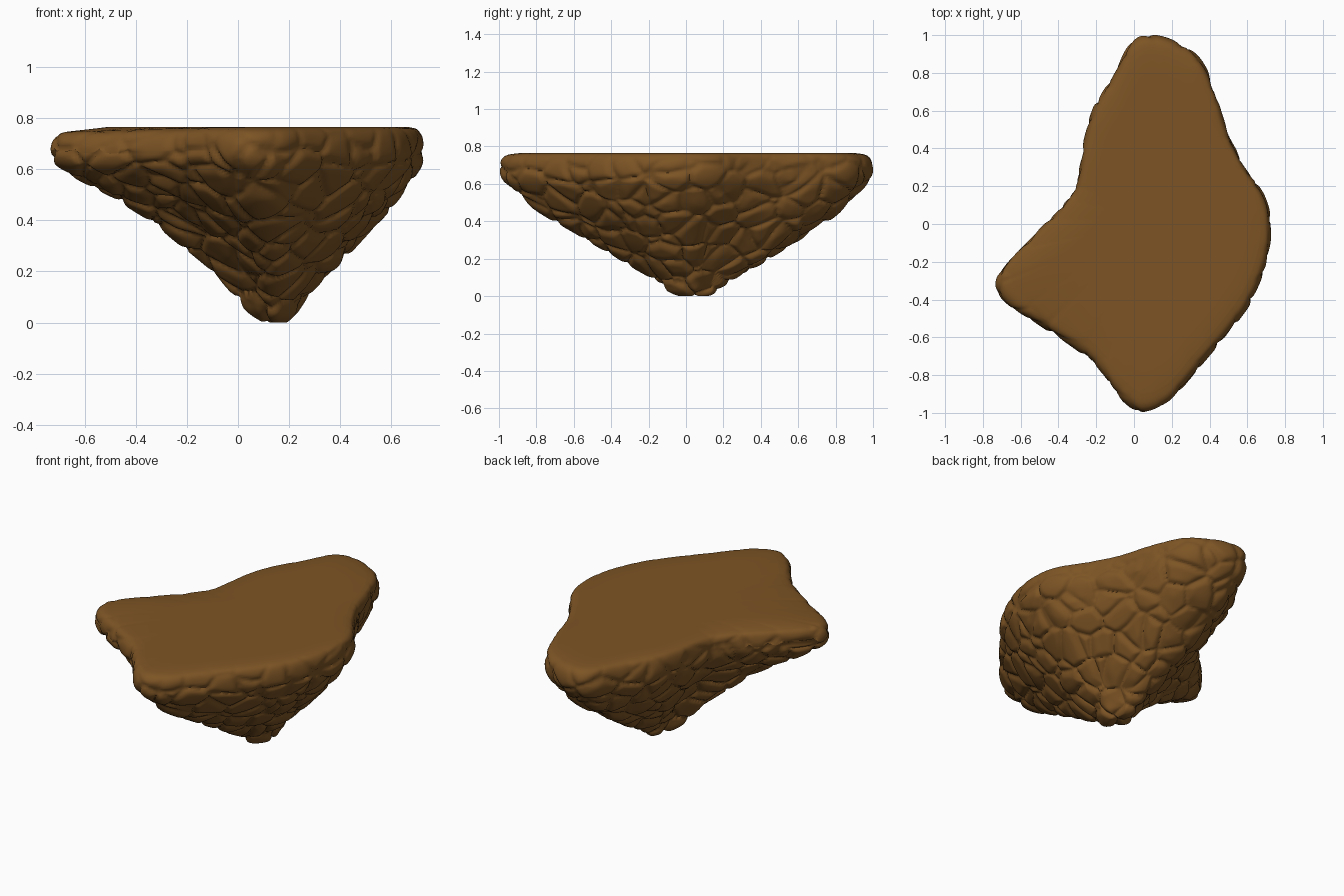
import bpy, bmesh, math
from mathutils import Vector, noise
from mathutils.geometry import interpolate_bezier

cube = bpy.data.objects.get("Cube")
if cube:
    bpy.data.objects.remove(cube, do_unlink=True)

soil = bpy.data.materials.new("earthy brown")
soil.use_nodes = True
soil.diffuse_color = (0.205, 0.089, 0.018, 1)
soil.node_tree.nodes["Principled BSDF"].inputs["Base Color"].default_value = soil.diffuse_color
soil.node_tree.nodes["Principled BSDF"].inputs["Roughness"].default_value = 0.9

# Plan outline of the rim, and the section from the tip up to the flat top
OUTLINE = [(.07, .995), (-.02, .95), (-.1, .8), (-.21, .62), (-.27, .42), (-.31, .2),
           (-.41, .06), (-.55, -.08), (-.69, -.23), (-.73, -.33), (-.66, -.43),
           (-.47, -.55), (-.24, -.71), (-.12, -.86), (-.04, -.95), (.05, -.995),
           (.18, -.94), (.33, -.77), (.5, -.57), (.62, -.4), (.7, -.2),
           (.725, -.02), (.69, .14), (.58, .32), (.49, .5), (.43, .7), (.34, .88),
           (.2, .97)]
SECTION = [(.06, 0), (.13, .025), (.2, .08), (.4, .19), (.6, .31), (.8, .44),
           (.92, .55), (.985, .62), (1, .68), (.99, .73), (.96, .755), (.9, .765)]
TIP = Vector((.15, .04, 0))
SPUR = Vector((-.93, -.37, 0))
STONE = 0.15


def smooth_path(points, closed, density):
    """Spline through the points, with about one sample per density unit."""
    pts = [Vector((*p, 0)) for p in points]
    n = len(pts)

    def at(i):
        return pts[i % n] if closed else pts[max(0, min(n - 1, i))]

    path = []
    for i in range(n if closed else n - 1):
        a, b = at(i), at(i + 1)
        steps = max(2, round((b - a).length / density)) + 1
        path += interpolate_bezier(a, a + (b - at(i - 1)) / 6,
                                   b - (at(i + 2) - a) / 6, b, steps)[:-1]
    return path if closed else path + [pts[-1]]


def stone_height(p):
    """Relief of rounded stones with narrow joints between them."""
    q = p + noise.noise_vector(p * 5) * 0.025
    dist, cells = noise.voronoi(Vector((q.x, q.y, q.z * 1.15)) / STONE)
    edge = min(1, (dist[1] - dist[0]) / 0.4)
    dome = 1 - (1 - edge) ** 2
    # Each stone gets its own slight tilt and height
    tilt = noise.noise_vector(cells[0] * 3.7)
    lean = tilt.dot(q / STONE - cells[0])
    return 0.006 - 0.02 * (1 - dome) + 0.008 * max(-1, min(1, lean)) + 0.005 * tilt.x


def rise(way, s):
    """Height change by direction: shallower below the spur, lower at its lip."""
    spur = max(0, way.dot(SPUR))
    if s.y > .68:
        return -0.015 * spur ** 4
    wave = math.sin(math.pi * min(1, s.x) ** 1.3)
    return wave * (0.115 * spur ** 2 + 0.03 * max(0, way.x) ** 2)


rim = smooth_path(OUTLINE, True, 0.0135)
section = smooth_path(SECTION, False, 0.012)
count = len(rim)
bm = bmesh.new()
rings = []

# Rocky underside and rounded rim
for s in section:
    ring = []
    for r in rim:
        out = r - TIP
        ring.append(bm.verts.new((TIP.x + out.x * s.x, TIP.y + out.y * s.x,
                                  s.y + rise(out.normalized(), s))))
    rings.append(ring)

# Flat top
for k in (.75, .5, .25):
    rings.append([bm.verts.new((TIP.x + (r.x - TIP.x) * k, TIP.y + (r.y - TIP.y) * k, .765))
                  for r in rim])

for low, high in zip(rings, rings[1:]):
    for i in range(count):
        j = (i + 1) % count
        bm.faces.new((low[i], low[j], high[j], high[i]))
for ring, z in ((rings[0], 0), (rings[-1], .765)):
    centre = bm.verts.new((TIP.x, TIP.y, z))
    for i in range(count):
        bm.faces.new((ring[i], ring[(i + 1) % count], centre))
bmesh.ops.recalc_face_normals(bm, faces=bm.faces)
bm.normal_update()

# Carve the stones, fading out towards the smooth top
moves = []
for v in bm.verts:
    mask = max(0, min(1, (.765 - v.co.z) / .1))
    moves.append(v.normal * (stone_height(v.co) * mask))
for v, move in zip(bm.verts, moves):
    v.co += move
    v.co.z = max(0, v.co.z)

mesh = bpy.data.meshes.new("floating_rock")
bm.to_mesh(mesh)
bm.free()
mesh.materials.append(soil)
rock = bpy.data.objects.new("floating_rock", mesh)
bpy.context.collection.objects.link(rock)
bpy.context.view_layer.objects.active = rock
rock.select_set(True)
bpy.ops.object.shade_smooth_by_angle(angle=math.radians(70))
